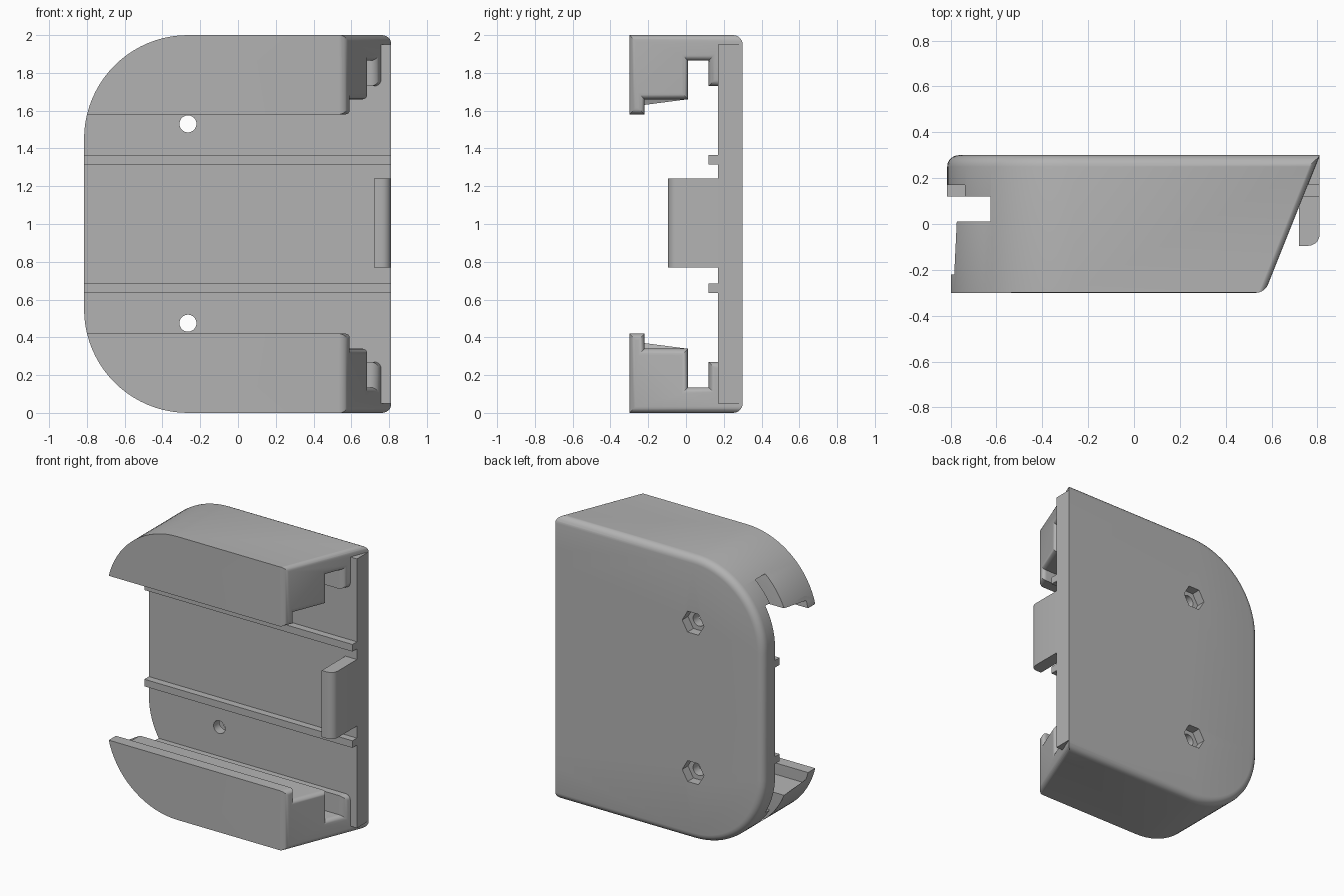
import bpy, bmesh, math
from mathutils import Vector

cube = bpy.data.objects.get("Cube")
if cube:
    bpy.data.objects.remove(cube, do_unlink=True)

grey = bpy.data.materials.new("plain grey")
grey.use_nodes = True
colour = (0.45, 0.45, 0.45, 1)
grey.diffuse_color = colour
grey.node_tree.nodes["Principled BSDF"].inputs["Base Color"].default_value = colour

BACK, FRONT, RIGHT, LEFT = 0.30, -0.30, 0.81, -0.815
R = 0.55                      # large corner radius
CX = LEFT + R


def finish(name, bm):
    bmesh.ops.recalc_face_normals(bm, faces=bm.faces)
    mesh = bpy.data.meshes.new(name)
    bm.to_mesh(mesh)
    bm.free()
    mesh.materials.append(grey)
    ob = bpy.data.objects.new(name, mesh)
    bpy.context.collection.objects.link(ob)
    return ob


def prism(points, offset):
    """Extrude a loop of points by an offset vector."""
    bm = bmesh.new()
    face = bm.faces.new([bm.verts.new(p) for p in points])
    ext = bmesh.ops.extrude_face_region(bm, geom=[face])
    bmesh.ops.translate(bm, vec=offset, verts=[g for g in ext["geom"] if isinstance(g, bmesh.types.BMVert)])
    bmesh.ops.recalc_face_normals(bm, faces=bm.faces)
    return bm


def box(name, x0, x1, y0, y1, z0, z1):
    return finish(name, prism([(x0, y0, z0), (x1, y0, z0), (x1, y0, z1), (x0, y0, z1)], (0, y1 - y0, 0)))


def bevel(bm, edges, size, segments=5):
    bmesh.ops.bevel(bm, geom=edges, offset=size, segments=segments, profile=0.5,
                    affect='EDGES', clamp_overlap=True)


def boolean(target, tool, operation):
    mod = target.modifiers.new(operation, 'BOOLEAN')
    mod.operation, mod.object, mod.solver = operation, tool, 'EXACT'
    bpy.context.view_layer.objects.active = target
    bpy.ops.object.modifier_apply(modifier=mod.name)
    bpy.data.objects.remove(tool, do_unlink=True)


# Outer envelope: rounded on the left, soft edge around the back
def envelope():
    arc = [(CX - R * math.sin(a), 2 - R + R * math.cos(a))
           for a in (math.pi / 2 * i / 20 for i in range(21))]
    outline = [(RIGHT, 2)] + arc + [(x, 2 - z) for x, z in reversed(arc)] + [(RIGHT, 0)]
    bm = prism([(x, -0.4, z) for x, z in outline], (0, BACK + 0.4, 0))
    rim = [e for e in bm.edges if all(v.co.y > BACK - 0.001 for v in e.verts)
           and not all(v.co.x > RIGHT - 0.001 for v in e.verts)]
    bevel(bm, rim, 0.05)
    return finish("envelope", bm)


# Side rail: stepped section with a slanted, rounded right end
SECTION = [(0.35, 2.002), (FRONT, 2.002), (FRONT, 1.58), (-0.22, 1.58), (-0.22, 1.66),
           (0.01, 1.66), (0.01, 1.865), (0.12, 1.865), (0.12, 1.73), (0.35, 1.73)]


def rail(name, flip):
    loop = [(-1, y, 2 - z if flip else z) for y, z in SECTION]
    bm = prism(loop, (2, 0, 0))
    for v in bm.verts:
        if v.co.x > 0:
            v.co.x = RIGHT + (v.co.y - BACK) * 0.4
    end = [e for e in bm.edges if all(v.co.x > 0 for v in e.verts)
           and not all(v.co.y > 0.34 for v in e.verts)]
    bevel(bm, end, 0.035)
    return finish(name, bm)


# Back plate with rails and two long ridges
holder = box("holder_body", -1, RIGHT, 0.17, 0.35, 0.05, 1.95)
for flip in (False, True):
    boolean(holder, rail("rail", flip), 'UNION')
for z in (0.635, 1.315):
    boolean(holder, box("ridge", -1, RIGHT, 0.12, 0.2, z, z + 0.05), 'UNION')
boolean(holder, envelope(), 'INTERSECT')

# Screw holes with hexagonal nut pockets at the back
for z in (0.475, 1.53):
    for sides, radius, start in ((32, 0.045, 0.0), (6, 0.085, 0.235)):
        ring = [(-0.265 + radius * math.cos(2 * math.pi * i / sides), start,
                 z + radius * math.sin(2 * math.pi * i / sides)) for i in range(sides)]
        boolean(holder, finish("cutter", prism(ring, (0, 0.4, 0))), 'DIFFERENCE')

# Stop tab on the right edge, rounded on its outer front edge
bm = prism([(0.72, -0.095, 0.77), (RIGHT, -0.095, 0.77), (RIGHT, -0.095, 1.24), (0.72, -0.095, 1.24)],
           (0, 0.295, 0))
bevel(bm, [e for e in bm.edges if all(v.co.x > 0.8 and v.co.y < 0 for v in e.verts)], 0.05)
tab = finish("stop_tab", bm)

# Soften the rail edges at the rounded left end
bm = bmesh.new()
bm.from_mesh(holder.data)
bmesh.ops.remove_doubles(bm, verts=bm.verts, dist=0.0005)


def on_corner(v):
    dz = abs(v.co.z - 1) - (1 - R)
    return v.co.x < CX and abs(math.hypot(v.co.x - CX, dz) - R) < 0.004


def soft(e):
    a, b = (v.co for v in e.verts)
    mid = (a + b) / 2
    h = abs(mid.z - 1)
    return (all(on_corner(v) for v in e.verts) and e.calc_face_angle(0) > 0.6
            and FRONT + 0.01 < mid.y < 0.1 and 0.57 < h < 0.88)


bevel(bm, [e for e in bm.edges if soft(e)], 0.025, 3)
bm.to_mesh(holder.data)
bm.free()

for ob in (holder, tab):
    bpy.ops.object.select_all(action='DESELECT')
    ob.select_set(True)
    bpy.context.view_layer.objects.active = ob
    bpy.ops.object.shade_smooth_by_angle(angle=math.radians(30))
